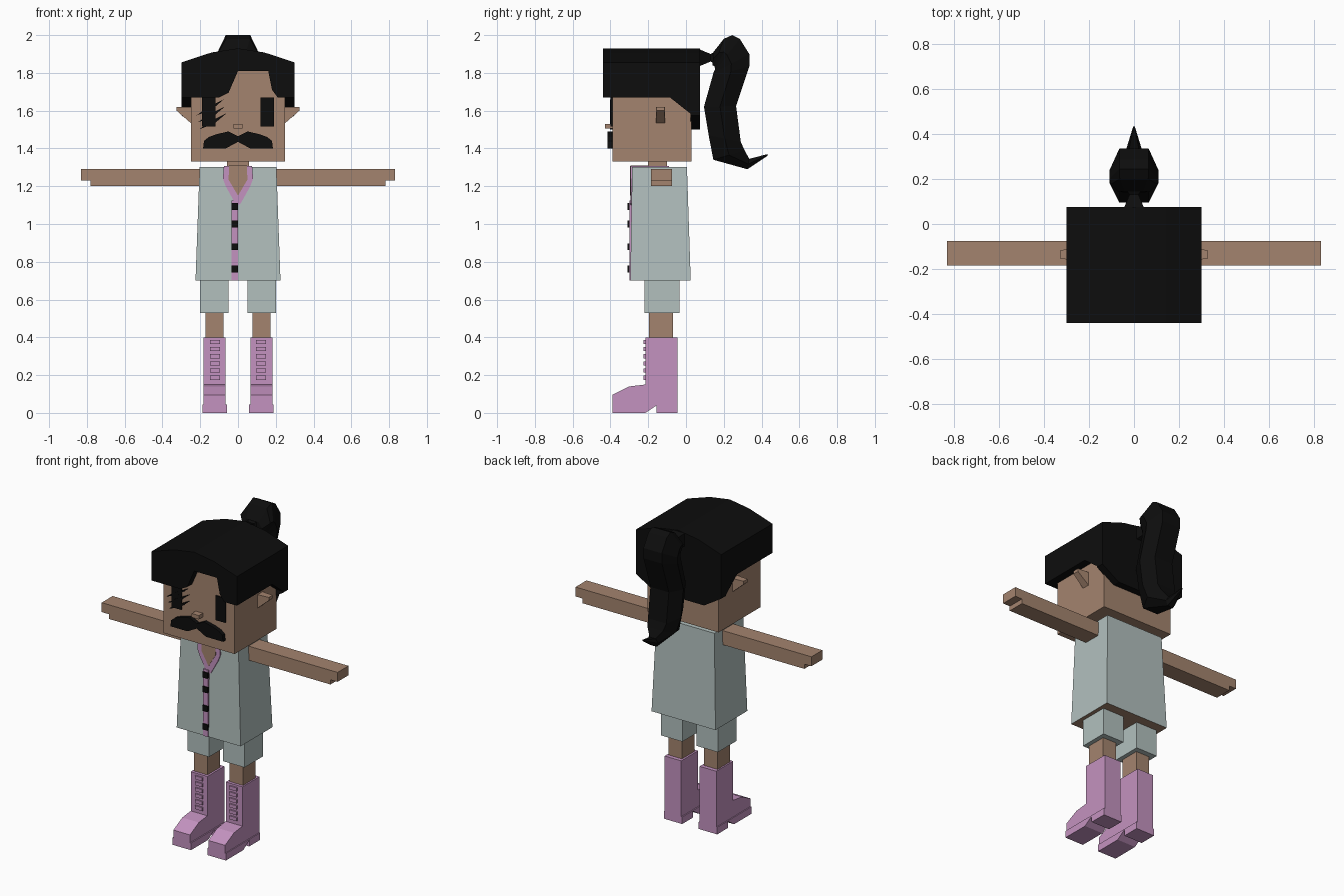
import bpy, bmesh
from mathutils import Vector

cube = bpy.data.objects.get("Cube")
if cube:
    bpy.data.objects.remove(cube, do_unlink=True)


def material(name, rgb):
    m = bpy.data.materials.new(name)
    m.use_nodes = True
    m.diffuse_color = (*rgb, 1)
    m.node_tree.nodes["Principled BSDF"].inputs["Base Color"].default_value = (*rgb, 1)
    return m


skin = material("skin tan", (.37, .23, .156))
cloth = material("pale grey green", (.445, .527, .515))
pink = material("orchid pink", (.55, .29, .525))
black = material("black", (.004, .004, .004))


def loft(name, rings, mat):
    """Join equal-sized rings of points into a closed solid."""
    bm = bmesh.new()
    loops = [[bm.verts.new(p) for p in ring] for ring in rings]
    n = len(loops[0])
    for a, b in zip(loops, loops[1:]):
        for i in range(n):
            j = (i + 1) % n
            bm.faces.new((a[i], a[j], b[j], b[i]))
    bm.faces.new(loops[0][::-1])
    bm.faces.new(loops[-1])
    bmesh.ops.recalc_face_normals(bm, faces=bm.faces)
    mesh = bpy.data.meshes.new(name)
    bm.to_mesh(mesh)
    bm.free()
    mesh.materials.append(mat)
    obj = bpy.data.objects.new(name, mesh)
    bpy.context.collection.objects.link(obj)
    return obj


def prism_x(name, yz, x0, x1, mat):
    return loft(name, [[(x, y, z) for y, z in yz] for x in (x0, x1)], mat)


def prism_y(name, xz, y0, y1, mat):
    return loft(name, [[(x, y, z) for x, z in xz] for y in (y0, y1)], mat)


def rect(x0, x1, y0, y1, z):
    return [(x0, y0, z), (x1, y0, z), (x1, y1, z), (x0, y1, z)]


def box(name, x0, x1, y0, y1, z0, z1, mat):
    return loft(name, [rect(x0, x1, y0, y1, z0), rect(x0, x1, y0, y1, z1)], mat)


def mirrored(half):
    """Complete an outline whose first and last points lie on the centre line."""
    return half + [(-x, z) for x, z in half[-2:0:-1]]


# Head, neck and nose
box("head", -.25, .25, -.39, .03, 1.33, 1.84, skin)
box("neck", -.058, .058, -.2, -.1, 1.25, 1.34, skin)
box("nose", -.025, .025, -.43, -.38, 1.505, 1.53, skin)

# Hair: arched cap, fringe with a notch, back panel
prism_y("hair_cap", mirrored([(0, 1.81), (.3, 1.81), (.3, 1.855), (.14, 1.908), (0, 1.93)]),
        -.44, .075, black)
prism_y("hair_fringe", [(-.3, 1.82), (-.3, 1.67), (-.1, 1.67), (-.05, 1.695), (0, 1.81),
                        (.16, 1.81), (.18, 1.71), (.21, 1.67), (.3, 1.67), (.3, 1.82)],
        -.44, -.385, black)
prism_y("hair_back", mirrored([(0, 1.82), (.3, 1.82), (.3, 1.575), (.18, 1.5), (0, 1.5)]),
        .025, .075, black)

# Ponytail: six-sided sections between an inner and an outer curve, plus its tie
sections = [  # inner y, z, outer y, z, half width
    (.14, 1.84, .145, 1.91, .07), (.15, 1.835, .2, 1.98, .105), (.155, 1.82, .245, 2, .108),
    (.15, 1.81, .285, 1.98, .108), (.145, 1.8, .335, 1.9, .108), (.14, 1.78, .335, 1.835, .108),
    (.095, 1.62, .265, 1.625, .108), (.12, 1.47, .29, 1.435, .108),
    (.145, 1.34, .31, 1.39, .09), (.325, 1.29, .335, 1.345, .035), (.43, 1.36, .432, 1.37, .004)]
rings = []
for iy, iz, oy, oz, w in sections:
    a, b = Vector((0, iy, iz)), Vector((0, oy, oz))
    mid, side = (a + b) / 2, Vector((w, 0, 0))
    rings.append([a - side * .6, a + side * .6, mid + side, b + side * .6, b - side * .6, mid - side])
loft("ponytail", rings, black)
loft("hair_tie", [[(x, y, z) for x, z in ((-w, 1.88 - h), (w, 1.88 - h), (w, 1.88 + h), (-w, 1.88 + h))]
                  for y, w, h in ((.07, .045, .045), (.13, .02, .02), (.16, .04, .035))], black)

# Eyes, lashes on one eye, moustache
for s, side in ((1, "left"), (-1, "right")):
    box(side + "_eye", s * .12, s * .19, -.399, -.385, 1.515, 1.67, black)
for i in range(3):
    x, z = -.22 + i * .007, 1.575 - i * .037
    prism_y(f"eyelash_{i + 1}", [(x, z), (x + .08, z + .03), (x + .145, z + .085), (x + .06, z + .042)],
            -.402, -.385, black)
prism_y("moustache", mirrored([(0, 1.435), (.065, 1.4), (.185, 1.4), (.18, 1.44), (.155, 1.46),
                               (.115, 1.475), (.05, 1.49), (0, 1.465)]), -.415, -.385, black)

# Shirt, with a bare underside
shirt = loft("shirt", [rect(-.225, .225, -.295, .025, .7), rect(-.203, .203, -.285, .005, 1.302)], cloth)
shirt.data.materials.append(skin)
for f in shirt.data.polygons:
    f.material_index = int(f.normal.z < -.5)

# Collar, open neckline, placket and buttons
prism_y("collar", mirrored([(0, 1.1), (.015, 1.11), (.065, 1.2), (.08, 1.24), (.075, 1.306), (0, 1.306)]),
        -.294, -.28, pink)
prism_y("neckline", mirrored([(0, 1.15), (.05, 1.235), (.047, 1.307), (0, 1.307)]), -.296, -.28, skin)
box("collar_top", -.075, .075, -.294, -.09, 1.298, 1.307, pink)
box("neckline_top", -.047, .047, -.295, -.1, 1.299, 1.309, skin)
box("placket", -.035, 0, -.3, -.28, .7, 1.125, pink)
for i, z in enumerate((.762, .88, 1, 1.092)):
    box(f"button_{i + 1}", -.035, 0, -.309, -.29, z - .018, z + .018, black)

# Paired parts
boot = [(-.045, .4), (-.045, 0), (-.155, 0), (-.155, .04), (-.215, 0), (-.39, 0), (-.39, .095),
        (-.3, .14), (-.215, .15), (-.215, .4)]
for s, side in ((1, "left"), (-1, "right")):
    # Side hair and ear
    prism_x(side + "_side_hair", [(-.44, 1.82), (-.44, 1.67), (-.085, 1.67), (.035, 1.575),
                                  (.075, 1.575), (.075, 1.82)], s * .25, s * .3, black)
    loft(side + "_ear", [[(s * .245, y, z) for y, z in ((-.16, 1.53), (-.11, 1.53), (-.11, 1.62), (-.16, 1.62))],
                         [(s * .325, y, z) for y, z in ((-.155, 1.6), (-.115, 1.6), (-.115, 1.62), (-.155, 1.62))]],
         skin)
    # Arm with a notch under the fingertips
    prism_y(side + "_arm", [(s * x, z) for x, z in ((.19, 1.2), (.78, 1.2), (.78, 1.23), (.83, 1.23),
                                                    (.83, 1.29), (.19, 1.29))], -.185, -.075, skin)
    # Leg and clothing
    box(side + "_shorts_leg", s * .05, s * .2, -.22, -.035, .53, .71, cloth)
    box(side + "_leg", s * .077, s * .173, -.197, -.07, .38, .54, skin)
    # Boot with a wider sole, heel and laces
    prism_x(side + "_boot", boot, s * .065, s * .182, pink)
    prism_x(side + "_sole", [(-.155, .04), (-.215, 0), (-.39, 0), (-.39, .045), (-.155, .045)],
            s * .058, s * .188, pink)
    box(side + "_heel", s * .058, s * .188, -.155, -.045, 0, .045, pink)
    for i in range(6):
        z = .175 + i * .038
        box(f"{side}_lace_{i + 1}", s * .095, s * .147, -.224, -.21, z, z + .022, pink)
